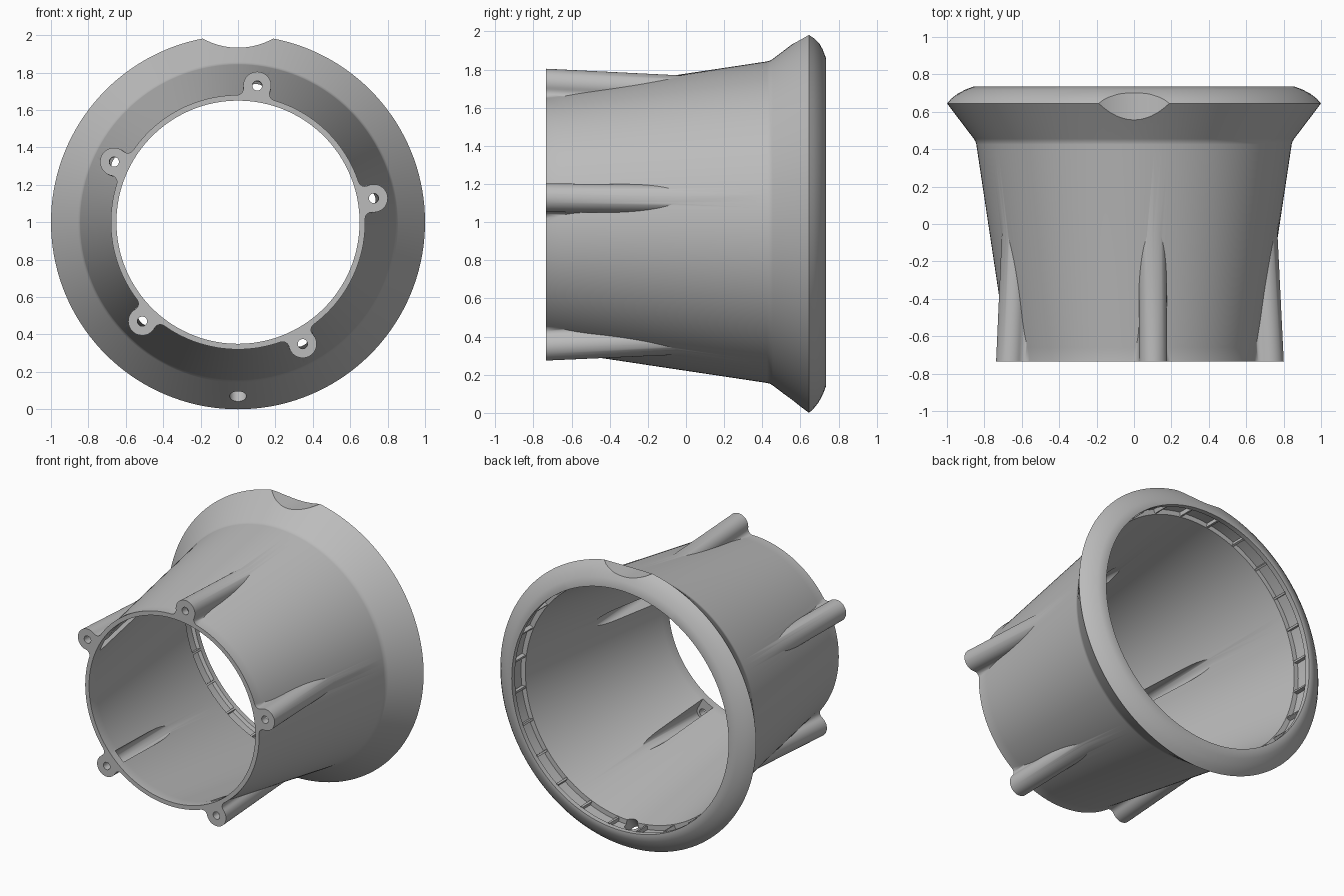
import bpy, bmesh, math
from math import sin, cos, pi, sqrt, atan2, radians
from mathutils import Matrix, Vector

cube = bpy.data.objects.get("Cube")
if cube:
    bpy.data.objects.remove(cube, do_unlink=True)

AXIS_Z = 1.0      # height of the horizontal centre axis
FRONT, BACK = -0.735, 0.735
SEGMENTS = 144

grey = bpy.data.materials.new("plain grey")
grey.use_nodes = True
colour = (0.5, 0.5, 0.5, 1)
grey.diffuse_color = colour
grey.node_tree.nodes["Principled BSDF"].inputs["Base Color"].default_value = colour


def make_object(name, bm):
    bmesh.ops.recalc_face_normals(bm, faces=bm.faces[:])
    mesh = bpy.data.meshes.new(name)
    bm.to_mesh(mesh)
    bm.free()
    mesh.materials.append(grey)
    obj = bpy.data.objects.new(name, mesh)
    bpy.context.collection.objects.link(obj)
    return obj


def loft(name, rings):
    """Skin a stack of equal-length rings and cap both ends."""
    bm = bmesh.new()
    loops = [[bm.verts.new(p) for p in ring] for ring in rings]
    n = len(loops[0])
    for a, b in zip(loops, loops[1:]):
        for i in range(n):
            j = (i + 1) % n
            bm.faces.new((a[i], a[j], b[j], b[i]))
    bm.faces.new(loops[0])
    bm.faces.new(loops[-1])
    return make_object(name, bm)


def lathe(name, profile):
    """Solid of revolution about the y axis from (y, radius) pairs."""
    turns = [2 * pi * i / SEGMENTS for i in range(SEGMENTS)]
    return loft(name, [[(r * cos(t), y, AXIS_Z + r * sin(t)) for t in turns]
                       for y, r in profile])


def prism(name, outline, y0, y1, angle, slope=0.0):
    """Extrude a (sideways, radial) outline along y, leaning toward the axis."""
    def place(u, v, y):
        v -= slope * (y - FRONT)
        return (v * cos(angle) - u * sin(angle), y,
                AXIS_Z + v * sin(angle) + u * cos(angle))
    return loft(name, [[place(u, v, y) for u, v in outline] for y in (y0, y1)])


def arc(cx, cy, r, a0, a1, steps):
    return [(cx + r * cos(a0 + (a1 - a0) * i / steps),
             cy + r * sin(a0 + (a1 - a0) * i / steps)) for i in range(steps + 1)]


def cylinder(name, centre, direction, radius, depth, sides=48):
    bm = bmesh.new()
    turn = Vector(direction).to_track_quat('Z', 'Y').to_matrix().to_4x4()
    bmesh.ops.create_cone(bm, cap_ends=True, segments=sides, radius1=radius,
                          radius2=radius, depth=depth,
                          matrix=Matrix.Translation(centre) @ turn)
    return make_object(name, bm)


def boolean(target, tool, operation):
    mod = target.modifiers.new(tool.name, 'BOOLEAN')
    mod.operation = operation
    mod.solver = 'EXACT'
    mod.object = tool
    bpy.context.view_layer.objects.active = target
    bpy.ops.object.modifier_apply(modifier=mod.name)
    bpy.data.objects.remove(tool, do_unlink=True)


# Flared outer body with a rounded back rim
body = lathe("flared_housing", [
    (FRONT, 0.68), (-0.66, 0.68), (0.425, 0.843), (0.44, 0.847), (0.455, 0.856),
    (0.645, 1.0), (0.67, 0.977), (0.695, 0.945), (0.717, 0.905), (BACK, 0.858)])

# Screw boss outline: round top with concave fillets into the front ring
BOSS_R, BOSS_C, FILLET, RING_R, LEAN = 0.075, 0.737, 0.035, 0.68, 0.05
A, B = RING_R + FILLET, BOSS_R + FILLET
fv = (A * A - B * B + BOSS_C ** 2) / (2 * BOSS_C)
fu = sqrt(A * A - fv * fv)
to_axis = atan2(-fv, -fu)
to_boss = atan2(BOSS_C - fv, -fu) - 2 * pi
fillet = arc(fu, fv, FILLET, to_axis, to_boss, 6)
start = atan2(fv - BOSS_C, fu)
outline = ([(fillet[0][0], 0.5)] + fillet
           + arc(0, BOSS_C, BOSS_R, start, pi - start, 28)[1:-1]
           + [(-u, v) for u, v in reversed(fillet)] + [(-fillet[0][0], 0.5)])
pocket = [(0.045, 0.5)] + arc(0, BOSS_C, 0.045, 0, pi, 20) + [(-0.045, 0.5)]
screw_hole = arc(0, BOSS_C, 0.026, 0, 2 * pi, 24)[:-1]
angles = [radians(10 + 72 * k) for k in range(5)]

for a in angles:
    boolean(body, prism("screw_boss", outline, FRONT, 0.02, a, LEAN), 'UNION')

# Hollow interior with a shallow groove behind the back lip
boolean(body, lathe("bore", [
    (-0.9, 0.65), (-0.66, 0.65), (0.6, 0.836), (0.6, 0.87), (0.69, 0.87),
    (0.7, 0.848), (0.9, 0.848)]), 'DIFFERENCE')

# Hollow bosses and their screw holes
for a in angles:
    boolean(body, prism("boss_pocket", pocket, -0.68, 0.02, a, LEAN), 'DIFFERENCE')
    boolean(body, prism("screw_hole", screw_hole, -0.8, -0.6, a, LEAN), 'DIFFERENCE')

# Thumb notch on top and a drain hole square to the flare underneath
boolean(body, cylinder("thumb_notch", (0, 0.645, 2.32), (0, 1, 0), 0.387, 0.6, 128),
        'DIFFERENCE')
boolean(body, cylinder("drain_hole", (0, 0.555, 0.07), (0, 0.6, 0.8), 0.045, 0.32),
        'DIFFERENCE')

# Small ribs dividing the groove
rib = [(-0.007, 0.842), (0.007, 0.842), (0.007, 0.88), (-0.007, 0.88)]
parts = [body] + [prism("groove_rib", rib, 0.59, 0.705, radians(15 * k + 7.5))
                  for k in range(24)]

# Smooth shading with crisp edges
bpy.context.view_layer.update()
bpy.ops.object.select_all(action='DESELECT')
for part in parts:
    part.select_set(True)
bpy.context.view_layer.objects.active = body
bpy.ops.object.shade_smooth_by_angle(angle=radians(30))
body.modifiers.new("even_shading", 'WEIGHTED_NORMAL').keep_sharp = True
